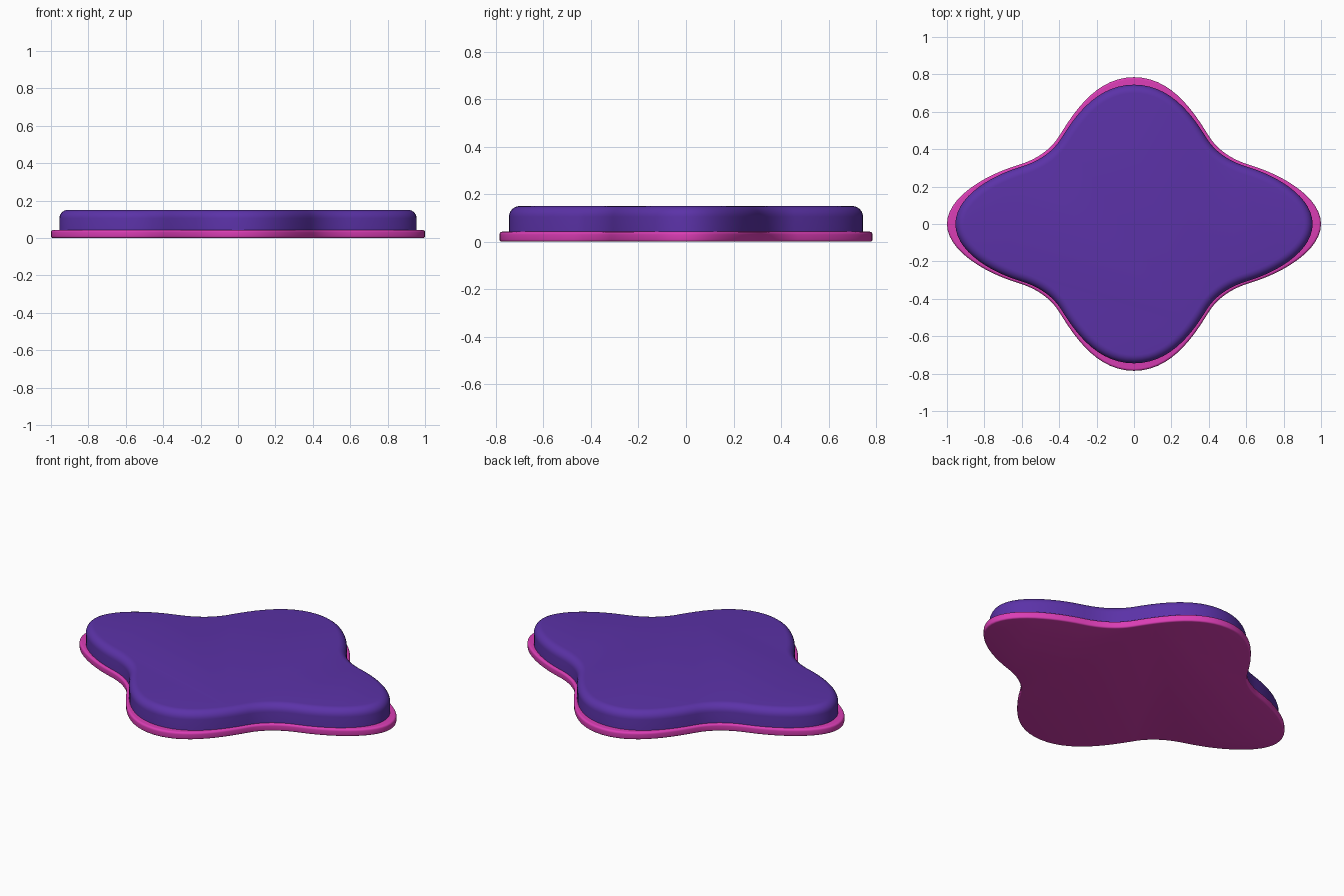
import bpy
import bmesh
from mathutils import Vector
from mathutils.geometry import interpolate_bezier

cube = bpy.data.objects.get("Cube")
if cube:
    bpy.data.objects.remove(cube, do_unlink=True)


def make_material(name, color):
    mat = bpy.data.materials.new(name)
    mat.use_nodes = True
    mat.diffuse_color = (*color, 1)
    mat.node_tree.nodes["Principled BSDF"].inputs["Base Color"].default_value = (*color, 1)
    return mat


purple = make_material("deep purple", (0.105, 0.032, 0.39))
pink = make_material("magenta pink", (0.7, 0.047, 0.46))


def lobed_outline(side, back, waist, steps=14):
    """Four-lobed outline; side and back are the tip reaches, waist scales the necks."""
    def near(x, y):
        return (x * waist, y * waist)

    lobe_side, lobe_back = near(0.62, 0.315), near(0.4, 0.47)
    # One quarter: side tip, rounded neck, back tip
    segments = [
        ((side, 0), (side, 0.14), near(0.8, 0.261), lobe_side),
        (lobe_side, near(0.52, 0.345), near(0.445, 0.398), lobe_back),
        (lobe_back, near(0.32, 0.6), (0.2 * waist, back), (0, back)),
    ]
    quarter = []
    for seg in segments:
        quarter += interpolate_bezier(*[Vector((*p, 0)) for p in seg], steps)[:-1]
    half = quarter + [Vector((0, back, 0))]
    half += [Vector((-p.x, p.y, 0)) for p in reversed(quarter[1:])]
    return [(p.x, p.y) for p in half + [-p for p in half]]


def slab(name, outline, z_low, z_high, mat, top_round, bottom_round=0):
    bm = bmesh.new()
    base = bm.faces.new([bm.verts.new((x, y, z_low)) for x, y in outline])
    ext = bmesh.ops.extrude_face_region(bm, geom=[base], use_keep_orig=True)
    for v in [g for g in ext["geom"] if isinstance(g, bmesh.types.BMVert)]:
        v.co.z = z_high
    bmesh.ops.recalc_face_normals(bm, faces=bm.faces[:])
    # Round the upper and lower edge loops
    for z, radius, count in ((z_high, top_round, 6), (z_low, bottom_round, 3)):
        if radius:
            rim = [e for e in bm.edges if all(abs(v.co.z - z) < 1e-5 for v in e.verts)]
            bmesh.ops.bevel(bm, geom=rim, offset=radius, segments=count,
                            profile=0.5, affect="EDGES", clamp_overlap=True)
    mesh = bpy.data.meshes.new(name)
    bm.to_mesh(mesh)
    bm.free()
    mesh.materials.append(mat)
    obj = bpy.data.objects.new(name, mesh)
    bpy.context.collection.objects.link(obj)
    bpy.ops.object.select_all(action="DESELECT")
    obj.select_set(True)
    bpy.context.view_layer.objects.active = obj
    bpy.ops.object.shade_smooth_by_angle(angle=0.7)


# Thick cushion-like body standing on a thin, slightly wider base plate
slab("body", lobed_outline(0.955, 0.745, 0.973), 0.002, 0.15, purple, 0.045)
slab("base_rim", lobed_outline(1, 0.785, 1), 0, 0.042, pink, 0.012, 0.009)
